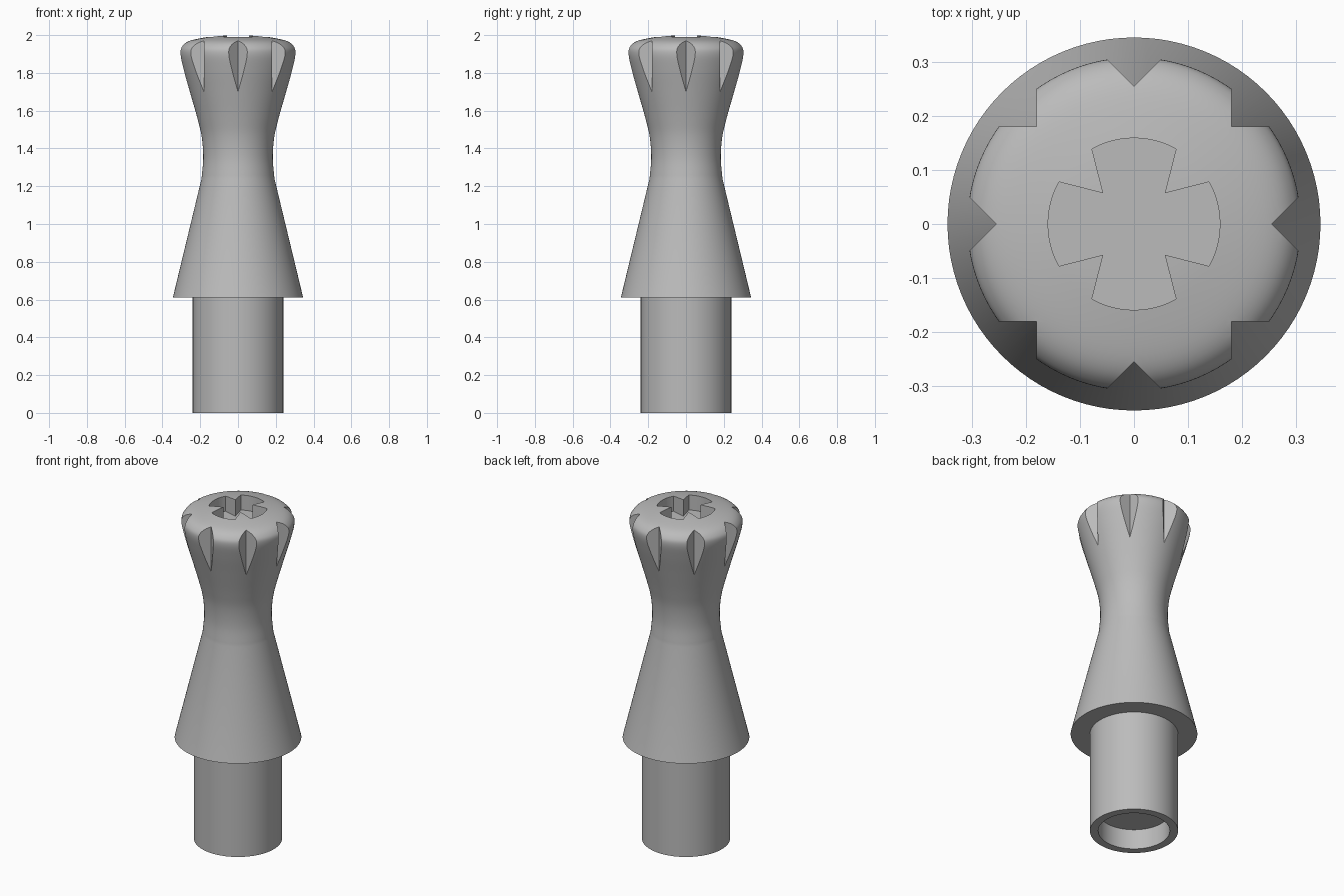
import bpy, bmesh
from math import sin, cos, pi, atan2, hypot
from mathutils import Vector, Matrix

cube = bpy.data.objects.get("Cube")
if cube:
    bpy.data.objects.remove(cube, do_unlink=True)

SEGMENTS = 96


def add_object(name, bm):
    bmesh.ops.recalc_face_normals(bm, faces=bm.faces[:])
    mesh = bpy.data.meshes.new(name)
    bm.to_mesh(mesh)
    bm.free()
    obj = bpy.data.objects.new(name, mesh)
    bpy.context.collection.objects.link(obj)
    return obj


def smooth_path(points, steps=6):
    """Catmull-Rom curve through (radius, height) points."""
    pts = [Vector(p) for p in points]
    pts = [2 * pts[0] - pts[1]] + pts + [2 * pts[-1] - pts[-2]]
    out = []
    for a, b, c, d in zip(pts, pts[1:], pts[2:], pts[3:]):
        for i in range(steps):
            t = i / steps
            out.append(0.5 * (2 * b + (c - a) * t + (2 * a - 5 * b + 4 * c - d) * t ** 2
                              + (3 * b - a - 3 * c + d) * t ** 3))
    return [tuple(p) for p in out + [pts[-2]]]


def prism(bm, outline, z0, z1, angle=0):
    """Upright prism over a plan outline, turned about the z axis."""
    verts = [bm.verts.new((x, y, z0)) for x, y in outline]
    face = bm.faces.new(verts)
    top = bmesh.ops.extrude_face_region(bm, geom=[face])
    moved = [v for v in top["geom"] if isinstance(v, bmesh.types.BMVert)]
    bmesh.ops.translate(bm, verts=moved, vec=(0, 0, z1 - z0))
    bmesh.ops.rotate(bm, verts=verts + moved, matrix=Matrix.Rotation(angle, 3, "Z"))


# Turned body: bored shank, flared skirt, narrow waist and domed head
bore_and_shank = [(0, 0.12), (0.195, 0.12), (0.195, 0), (0.24, 0), (0.24, 0.61), (0.345, 0.61)]
waist_and_head = smooth_path([
    (0.193, 1.24), (0.184, 1.35), (0.192, 1.46), (0.215, 1.56), (0.255, 1.70), (0.29, 1.82),
    (0.308, 1.90), (0.298, 1.94), (0.255, 1.97), (0.16, 1.99), (0.08, 1.998), (0, 2)])
bm = bmesh.new()
verts = [bm.verts.new((r, 0, z)) for r, z in bore_and_shank + waist_and_head]
edges = [bm.edges.new(pair) for pair in zip(verts, verts[1:])]
bmesh.ops.spin(bm, geom=verts + edges, axis=(0, 0, 1), cent=(0, 0, 0),
               angle=2 * pi, steps=SEGMENTS, use_merge=True)
bmesh.ops.remove_doubles(bm, verts=bm.verts[:], dist=0.0001)
body = add_object("turned_peg", bm)

# Cutter: eight right-angled grooves around the head
bm = bmesh.new()
apex, reach = 0.255, 0.12
for i in range(8):
    prism(bm, [(apex, 0), (apex + reach, -reach), (apex + reach, reach)], 1.5, 2.1, i * pi / 4)

# Cutter: flared cross recess in the top
outline = []
half = atan2(0.078, 0.139)
for arm in range(4):
    turn = arm * pi / 2
    for i in range(13):
        a = turn - half + 2 * half * i / 12
        outline.append((0.159 * cos(a), 0.159 * sin(a)))
    a = turn + pi / 4
    inner = hypot(0.057, 0.057)
    outline.append((inner * cos(a), inner * sin(a)))
prism(bm, outline, 1.9, 2.1)
cutter = add_object("head_cutter", bm)
cutter.hide_render = True

# Apply the cuts
cut = body.modifiers.new("head_cuts", "BOOLEAN")
cut.operation = "DIFFERENCE"
cut.solver = "EXACT"
cut.object = cutter
bpy.ops.object.select_all(action="DESELECT")
bpy.context.view_layer.objects.active = body
body.select_set(True)
bpy.ops.object.modifier_apply(modifier=cut.name)
bpy.data.objects.remove(cutter, do_unlink=True)

# Plain grey finish
grey = bpy.data.materials.new("plain_grey")
grey.use_nodes = True
colour = (0.5, 0.5, 0.5, 1)
grey.diffuse_color = colour
grey.node_tree.nodes["Principled BSDF"].inputs["Base Color"].default_value = colour
body.data.materials.clear()
body.data.materials.append(grey)
bpy.ops.object.shade_smooth_by_angle(angle=pi / 6)
